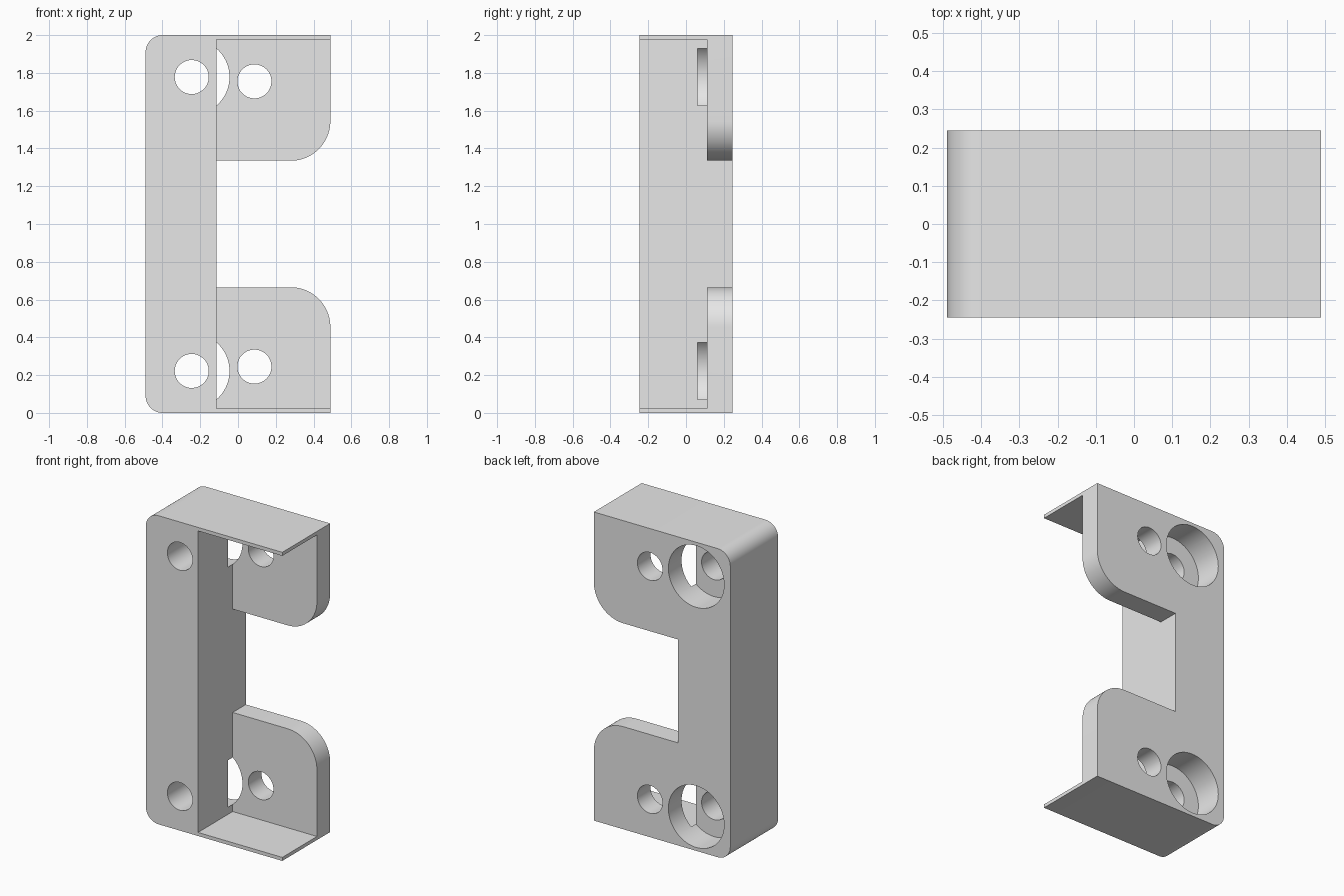
import bpy
import bmesh
from math import cos, sin, pi, radians

if "Cube" in bpy.data.objects:
    bpy.data.objects.remove(bpy.data.objects["Cube"], do_unlink=True)

HALF_X, HALF_Y, HEIGHT = 0.489, 0.245, 2.0
RAIL_X = -0.115      # inner face of the upright rail
TAB_Y = 0.11         # front face of the mounting tabs
WALL = 0.023         # thin end walls
BORE_Y = 0.062       # floor of the counterbores
TAB_TOP = 0.665

grey = bpy.data.materials.new("light_grey")
grey.use_nodes = True
grey.diffuse_color = (0.8, 0.8, 0.8, 1)
grey.node_tree.nodes["Principled BSDF"].inputs["Base Color"].default_value = (0.8, 0.8, 0.8, 1)


def arc(cx, cz, r, start, end, steps=20):
    angles = [radians(start + (end - start) * i / steps) for i in range(steps + 1)]
    return [(cx + r * cos(a), cz + r * sin(a)) for a in angles]


def prism(name, profile, y0, y1):
    """Extrude an x-z profile from y0 to y1."""
    bm = bmesh.new()
    face = bm.faces.new([bm.verts.new((x, y0, z)) for x, z in profile])
    grown = bmesh.ops.extrude_face_region(bm, geom=[face])["geom"]
    verts = [v for v in grown if isinstance(v, bmesh.types.BMVert)]
    bmesh.ops.translate(bm, verts=verts, vec=(0, y1 - y0, 0))
    bmesh.ops.recalc_face_normals(bm, faces=bm.faces)
    mesh = bpy.data.meshes.new(name)
    bm.to_mesh(mesh)
    bm.free()
    obj = bpy.data.objects.new(name, mesh)
    bpy.context.collection.objects.link(obj)
    return obj


def flip(profile):
    return [(x, HEIGHT - z) for x, z in reversed(profile)]


# Bracket block, rounded along the outer rail edges
R = 0.09
half = [(HALF_X, 0)] + arc(-HALF_X + R, R, R, 270, 180)
bracket = prism("bracket", half + flip(half), -HALF_Y, HALF_Y)
bracket.data.materials.append(grey)

# Open front pocket between the end walls
pocket = [(RAIL_X, WALL), (0.7, WALL), (0.7, HEIGHT - WALL), (RAIL_X, HEIGHT - WALL)]
cutters = [prism("pocket_cutter", pocket, -0.4, TAB_Y)]

# Opening between the two tabs, with rounded tab corners
F = 0.21
lower = [(0.7, TAB_TOP - F)] + arc(HALF_X - F, TAB_TOP - F, F, 0, 90) + [(RAIL_X, TAB_TOP)]
cutters.append(prism("opening_cutter", lower + flip(lower), 0, 0.4))

# Screw holes, counterbores and tab holes at both ends
for x, z, r, y0 in ((-0.245, 0.222, 0.09, -0.4),
                    (-0.245, 0.222, 0.2, BORE_Y),
                    (0.087, 0.245, 0.09, 0)):
    circle = arc(x, z, r, 0, 360, 64)[:-1]
    for profile in (circle, flip(circle)):
        cutters.append(prism("hole_cutter", profile, y0, 0.4))

bpy.ops.object.select_all(action="DESELECT")
bpy.context.view_layer.objects.active = bracket
bracket.select_set(True)
for cutter in cutters:
    cutter.hide_render = True
    mod = bracket.modifiers.new("cut", "BOOLEAN")
    mod.operation, mod.solver, mod.object = "DIFFERENCE", "EXACT", cutter
    bpy.ops.object.modifier_apply(modifier=mod.name)
    bpy.data.objects.remove(cutter, do_unlink=True)

bpy.ops.object.shade_smooth_by_angle(angle=radians(30))
